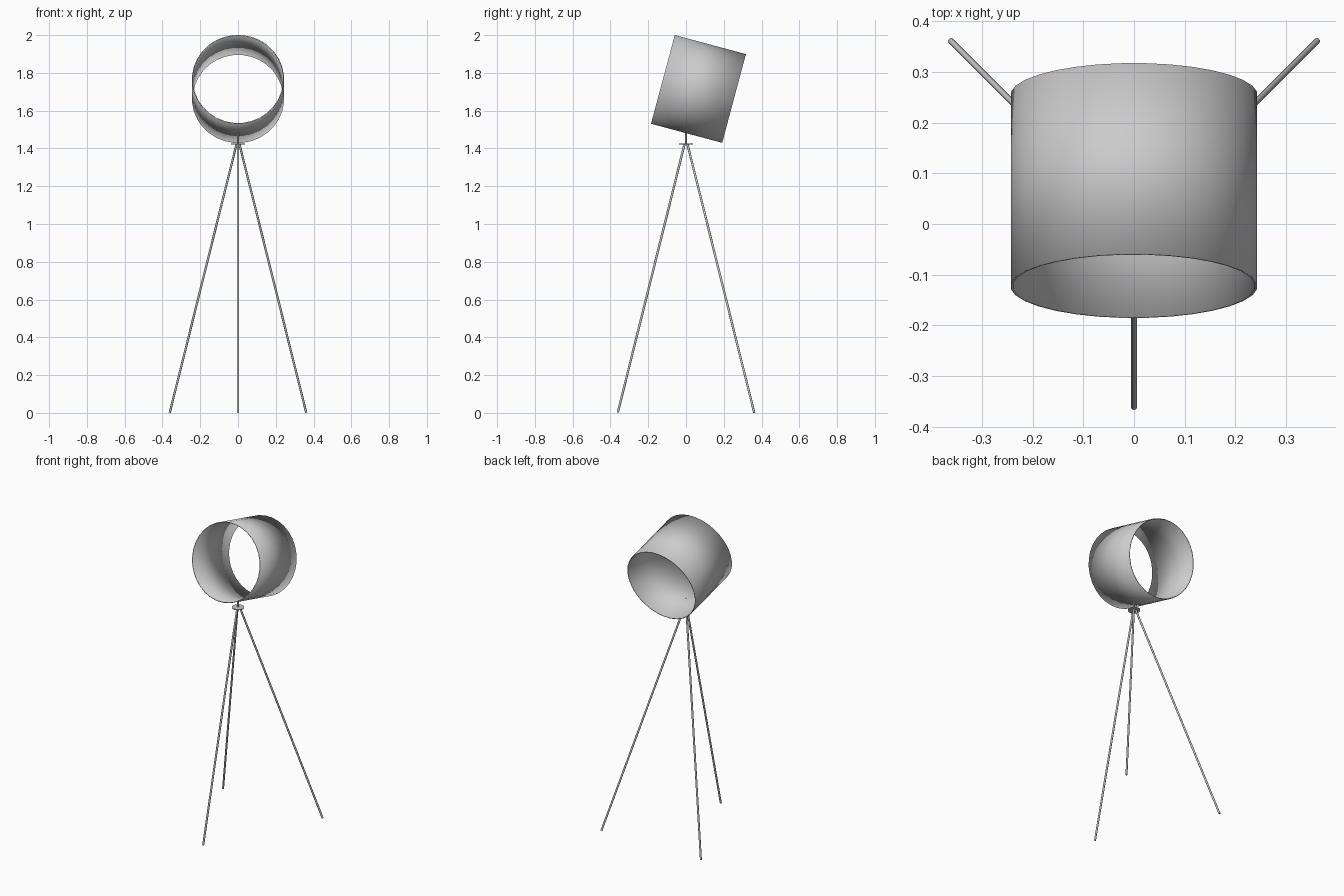
import bpy
import math
from mathutils import Vector, Matrix

cube = bpy.data.objects.get("Cube")
if cube:
    bpy.data.objects.remove(cube, do_unlink=True)

# Single grey material
grey = bpy.data.materials.new("light grey")
grey.use_nodes = True
grey.diffuse_color = (0.6, 0.6, 0.6, 1)
grey.node_tree.nodes["Principled BSDF"].inputs["Base Color"].default_value = (0.6, 0.6, 0.6, 1)


def rod(name, start, end, radius, sides=12, fill='NGON', spin=0.0):
    """Cylinder running from start to end, smooth shaded with sharp rims."""
    start, end = Vector(start), Vector(end)
    axis = end - start
    bpy.ops.mesh.primitive_cylinder_add(vertices=sides, radius=radius,
                                        depth=axis.length, end_fill_type=fill)
    ob = bpy.context.object
    ob.name = name
    ob.data.transform(Matrix.Rotation(spin, 4, 'Z'))
    ob.rotation_euler = axis.to_track_quat('Z', 'Y').to_euler()
    ob.location = (start + end) / 2
    ob.data.materials.append(grey)
    bpy.ops.object.shade_smooth_by_angle(angle=math.radians(35))
    return ob


# Tilted open drum with a thin wall
tilt = math.radians(15)
centre = Vector((0, 0.066, 1.715))
half = Vector((0, math.cos(tilt), -math.sin(tilt))) * 0.195
sides = 32
shade = rod("lamp_shade", centre - half, centre + half,
            0.243 / math.cos(math.pi / sides), sides, 'NOTHING', math.pi / sides)
wall = shade.modifiers.new("wall", 'SOLIDIFY')
wall.thickness = 0.005
wall.offset = -1

# Short post and mounting disc under the drum
rod("post", (0, 0, 1.42), (0, 0, 1.486), 0.005)
rod("mounting_disc", (0, 0, 1.422), (0, 0, 1.427), 0.037, 24)

# Three splayed legs
feet = {"front_leg": (0, -1), "back_left_leg": (1, 1), "back_right_leg": (-1, 1)}
for name, (x, y) in feet.items():
    rod(name, (x * 0.361, y * 0.361, 0.002), (x * 0.008, y * 0.008, 1.422), 0.006)
